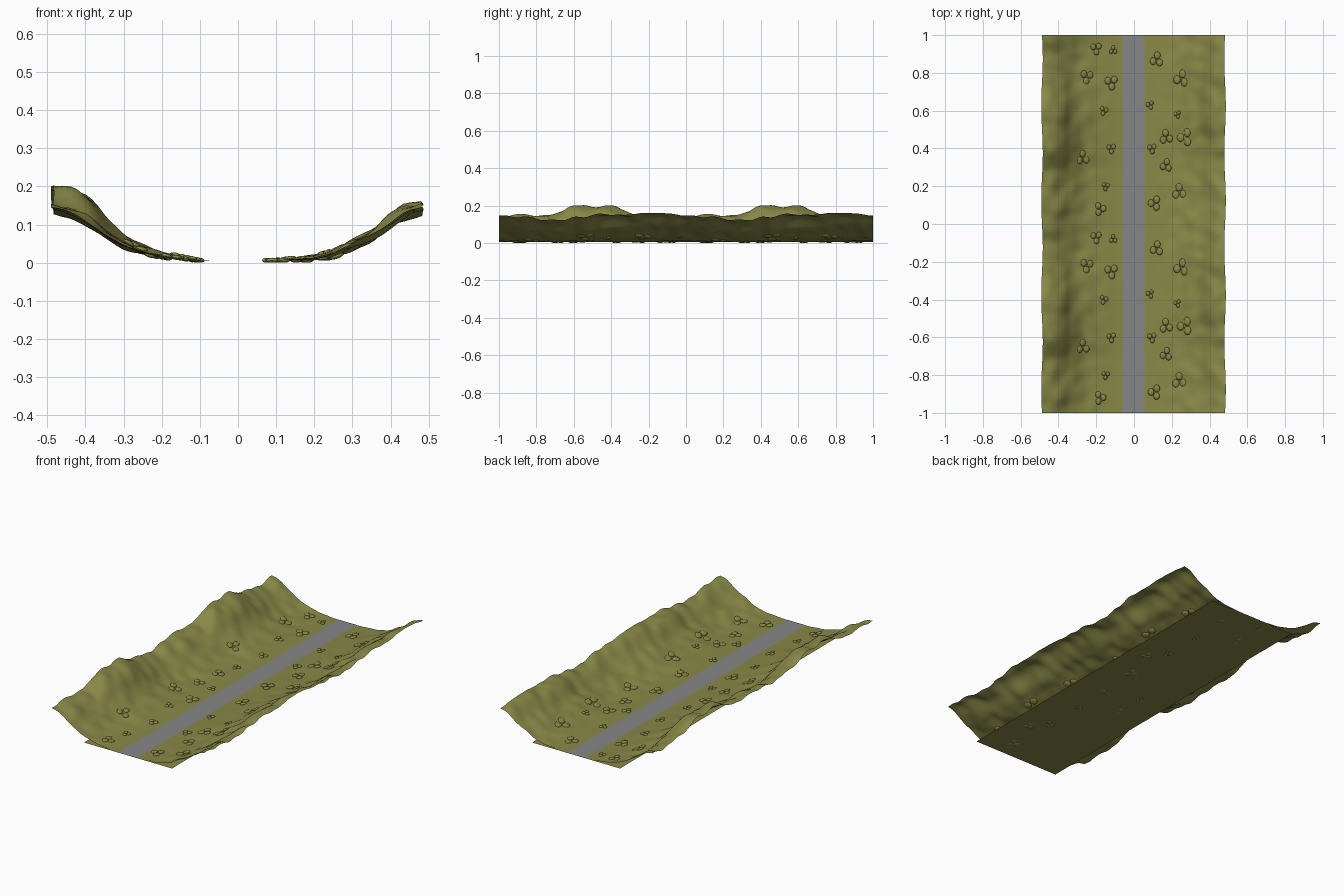
import bpy, bmesh, math, random
from mathutils import Vector, Matrix, noise

random.seed(4)
cube = bpy.data.objects.get("Cube")
if cube:
    bpy.data.objects.remove(cube, do_unlink=True)


def material(name, rgb):
    m = bpy.data.materials.new(name)
    m.use_nodes = True
    m.diffuse_color = (*rgb, 1)
    m.node_tree.nodes["Principled BSDF"].inputs["Base Color"].default_value = (*rgb, 1)
    return m


grass = material("olive grass", (0.25, 0.25, 0.065))
asphalt = material("grey asphalt", (0.24, 0.24, 0.245))
GROUND = 0.003


def finish(bm, name, mat, smooth=False):
    me = bpy.data.meshes.new(name)
    bm.to_mesh(me)
    bm.free()
    me.materials.append(mat)
    ob = bpy.data.objects.new(name, me)
    bpy.context.collection.objects.link(ob)
    for p in me.polygons:
        p.use_smooth = smooth
    return ob


def lerp_table(table, t):
    for (a, u), (b, v) in zip(table, table[1:]):
        if t <= b:
            s = min(1, max(0, (t - a) / (b - a)))
            return u + (v - u) * s
    return table[-1][1]


# Bank cross-sections: distance from the centre -> (lowest, highest) height
LOW_L = [(.06, .004), (.1, .005), (.2, .012), (.25, .018), (.3, .032), (.35, .056), (.4, .085), (.44, .105), (.49, .12)]
HIGH_L = [(.06, .004), (.1, .007), (.2, .028), (.27, .055), (.3, .075), (.34, .11), (.37, .155), (.4, .18), (.43, .197), (.46, .204), (.49, .2)]
LOW_R = [(.055, .004), (.2, .006), (.25, .014), (.3, .032), (.35, .053), (.4, .09), (.45, .115), (.485, .125)]
HIGH_R = [(.055, .004), (.1, .007), (.2, .02), (.25, .035), (.3, .065), (.35, .085), (.4, .13), (.43, .154), (.485, .165)]
# How high the bank stands along the road, repeating every unit
RIDGE_L = [(0, .3), (.1, .42), (.2, .32), (.3, .45), (.4, 1), (.5, .86), (.6, 1), (.7, .5), (.82, .2), (.92, .15), (1, .3)]
RIDGE_R = [(0, .5), (.15, .2), (.35, .02), (.45, .4), (.55, .85), (.7, .8), (.8, 1), (.9, .75), (1, .5)]


def smooth_ridge(table, t):
    return sum(lerp_table(table, (t + d) % 1) for d in (-.03, 0, .03)) / 3


def height(side, d, y):
    t = y % 1
    low, high, ridge = (LOW_L, HIGH_L, RIDGE_L) if side < 0 else (LOW_R, HIGH_R, RIDGE_R)
    a, b = lerp_table(low, d), lerp_table(high, d)
    a += (b - a) * smooth_ridge(ridge, t)
    ang = t * math.tau
    bump = noise.noise(Vector((d * side * 14, math.cos(ang) * 2.2, math.sin(ang) * 2.2)))
    return max(GROUND + .001, a + bump * .014 * min(1, max(0, (d - .1) / .25)))


# Rolling grass banks, one thin sheet on each side of the road
def bank(name, side, inner, outer, nx=28, ny=128):
    bm = bmesh.new()
    rows = []
    for j in range(ny + 1):
        y = -1 + 2 * j / ny
        edge = outer + .004 * math.sin(y * math.tau * 2)
        row = []
        for i in range(nx + 1):
            d = inner + (edge - inner) * i / nx
            row.append(bm.verts.new((side * d, y, height(side, min(d, outer), y))))
        rows.append(row)
    for r, s in zip(rows, rows[1:]):
        for i in range(nx):
            quad = (r[i], r[i + 1], s[i + 1], s[i])
            bm.faces.new(quad if side > 0 else quad[::-1])
    return finish(bm, name, grass, True)


bank("right_bank", -1, .06, .487)
bank("left_bank", 1, .055, .482)


# Flat strips: the ground sheet under everything and the road on it
def strip(name, x0, x1, z, mat):
    bm = bmesh.new()
    bm.faces.new([bm.verts.new(p) for p in ((x0, -1, z), (x1, -1, z), (x1, 1, z), (x0, 1, z))])
    return finish(bm, name, mat)


strip("ground_sheet", -.28, .28, GROUND, grass)
strip("road", -.06, .055, GROUND + .002, asphalt)


# Low three-lobed grass clumps, repeated in both halves
def clumps(name, side, spots):
    bm = bmesh.new()
    for d, t, size in spots:
        turn = random.uniform(0, math.tau)
        for k in range(3):
            a = turn + k * math.tau / 3
            dx, dy = math.cos(a) * size, math.sin(a) * size * 1.15
            for y0 in (-1, 0):
                dist = d + dx
                z = height(side, dist, t + y0 + dy)
                slope = (height(side, dist + .02, t + dy) - height(side, dist - .02, t + dy)) / .04
                m = (Matrix.Translation((side * dist, t + y0 + dy, max(z, .0065)))
                     @ Matrix.Rotation(-side * math.atan(slope), 4, 'Y')
                     @ Matrix.Diagonal((size * .85, size, .0065, 1)))
                bmesh.ops.create_uvsphere(bm, u_segments=12, v_segments=6, radius=1, matrix=m)
    return finish(bm, name, grass, True)


clumps("right_clumps", -1, [(.27, .35, .02), (.25, .78, .02), (.12, .75, .02), (.18, .08, .018),
                            (.12, .4, .014), (.2, .93, .017), (.11, .92, .012), (.16, .6, .013), (.15, .2, .012)])
clumps("left_clumps", 1, [(.12, .87, .02), (.25, .77, .023), (.17, .46, .02), (.27, .46, .024), (.095, .4, .014),
                          (.17, .31, .018), (.24, .17, .022), (.11, .11, .02), (.085, .63, .012), (.23, .58, .011)])
